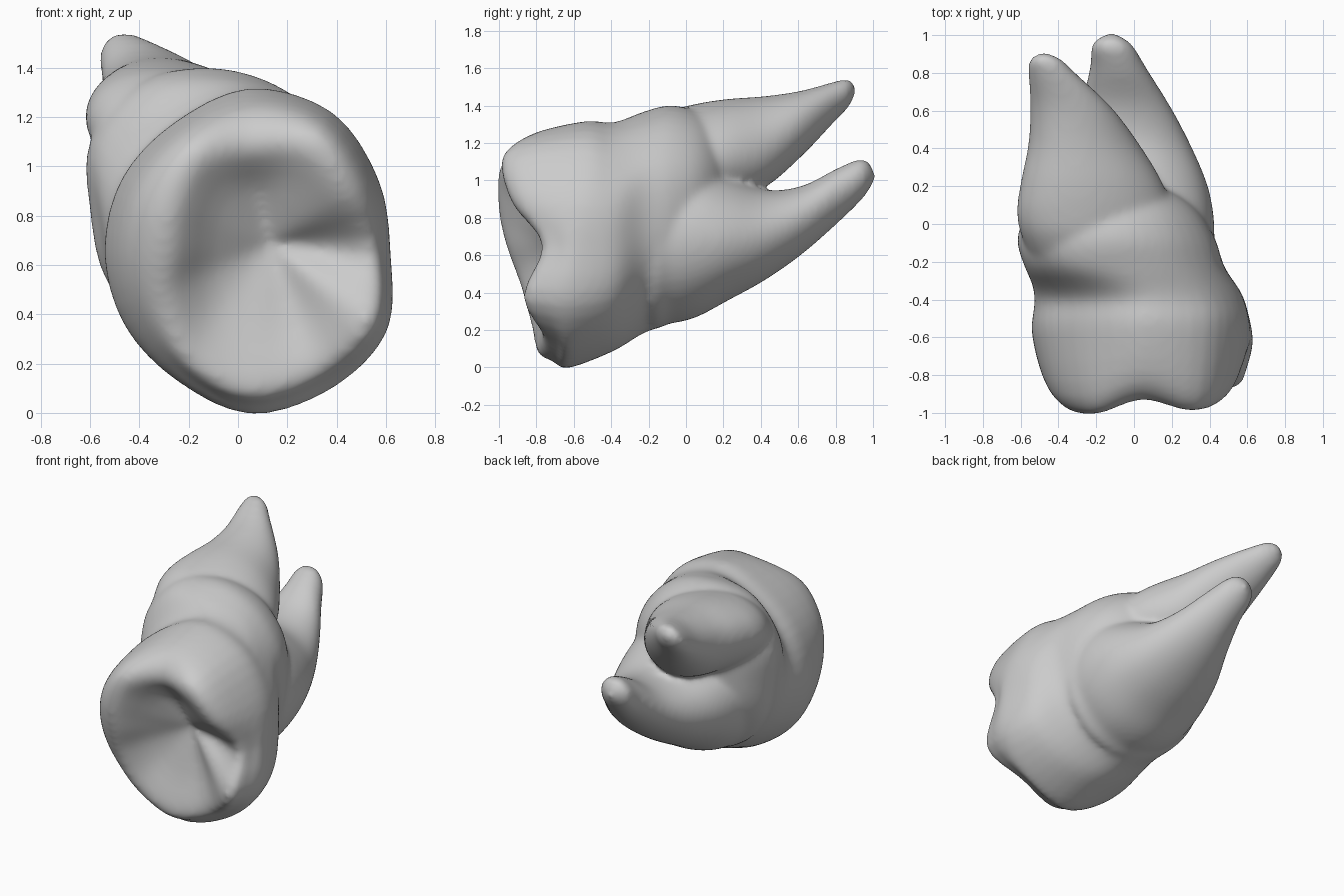
import bpy, bmesh
from math import sin, cos, pi, radians
from mathutils import Vector

if "Cube" in bpy.data.objects:
    bpy.data.objects.remove(bpy.data.objects["Cube"])


def catmull(a, b, c, d, t):
    return 0.5 * (2*b + (c-a)*t + (2*a-5*b+4*c-d)*t*t + (3*b-a-3*c+d)*t**3)


def polar_ring(cx, cz, radii, ys):
    # ring round the y axis, one radius and one y per angle
    n = len(radii)
    return [Vector((cx + r*cos(2*pi*i/n), ys[i], cz + r*sin(2*pi*i/n)))
            for i, r in enumerate(radii)]


def oval_ring(y, x0, x1, z0, z1, tilt=0.0, n=12):
    # oval fitted to x and z limits, sheared so one side sits lower
    pts = []
    for i in range(n):
        a = 2*pi*i/n
        u, v = cos(a), sin(a - radians(tilt))
        pts.append(Vector(((x0+x1)/2 + (x1-x0)/2*u, y, (z0+z1)/2 + (z1-z0)/2*v)))
    return pts


def skin(name, rings, k=4):
    # smooth closed loft through the rings
    fine = []
    for r in rings:
        n = len(r)
        fine.append([catmull(r[i-1], r[i], r[(i+1) % n], r[(i+2) % n], s/k)
                     for i in range(n) for s in range(k)])
    m, rows = len(fine), []
    for j in range(m-1):
        a, b, c, d = fine[max(j-1, 0)], fine[j], fine[j+1], fine[min(j+2, m-1)]
        for s in range(k):
            rows.append([catmull(*p, s/k) for p in zip(a, b, c, d)])
    rows.append(fine[-1])
    bm = bmesh.new()
    vs = [[bm.verts.new(p) for p in row] for row in rows]
    n = len(vs[0])
    for r0, r1 in zip(vs, vs[1:]):
        for i in range(n):
            bm.faces.new((r0[i], r0[(i+1) % n], r1[(i+1) % n], r1[i]))
    bmesh.ops.remove_doubles(bm, verts=bm.verts, dist=0.0005)
    bmesh.ops.recalc_face_normals(bm, faces=bm.faces)
    me = bpy.data.meshes.new(name)
    bm.to_mesh(me)
    bm.free()
    ob = bpy.data.objects.new(name, me)
    bpy.context.collection.objects.link(ob)
    return ob


def level(cx, cz, radii, y, s=1.0):
    return polar_ring(cx, cz, [r*s for r in radii], [y]*12)


# Crown: pit, chewing surface, cusp rim, shoulder, bulge, neck, root trunk
C = (0.05, 0.65)
bulge = [.57, .60, .66, .665, .61, .60, .59, .59, .60, .655, .645, .64]
rim_r = [.49, .46, .49, .43, .43, .36, .33, .38, .48, .55, .54, .55]
rim_y = [-.77, -.93, -.99, -.93, -1.0, -1.0, -.96, -.89, -.83, -.80, -.77, -.87]
fullness = [.35, .60, .58, .42, .50, .50, .45, .42, .45, .50, .45, .58]
pit = Vector((0.13, -0.69, 0.69))
rim = polar_ring(*C, rim_r, rim_y)
mid = []
for p, f in zip(rim, fullness):
    q = pit.lerp(p, 0.55)
    q.y = pit.y + (p.y - pit.y) * f
    mid.append(q)
sh_r = [r + (b-r)*0.66 for r, b in zip(rim_r, bulge)]
sh_y = [y + 0.09 for y in rim_y]
up = [sin(2*pi*i/12) for i in range(12)]
collar = [.53, .57, .63, .66, .62, .60, .575, .555, .55, .565, .56, .565]
neck = [.54, .57, .58, .585, .61, .58, .50, .51, .55, .60, .58, .56]
trunk = [.52, .55, .57, .59, .615, .59, .51, .52, .54, .57, .55, .54]

crown = skin("crown", [
    [pit.copy() for _ in range(12)], mid, rim,
    polar_ring(*C, sh_r, sh_y),
    polar_ring(*C, bulge, [-.59 + .04*u for u in up]),
    level(*C, collar, -0.39),
    level(-0.06, 0.78, neck, -0.23),
    level(-0.09, 0.81, trunk, -0.08),
    level(-0.105, 0.85, trunk, 0.06, 0.87),
    level(-0.12, 0.90, trunk, 0.16, 0.66),
    level(-0.15, 0.98, trunk, 0.22, 0.40),
    level(-0.18, 1.00, trunk, 0.25, 0.0)])

# Upper root
upper = skin("upper_root", [
    oval_ring(-0.35, -0.2, -0.2, 1.0, 1.0),
    oval_ring(-0.22, -.50, .10, .80, 1.27, 8),
    oval_ring(-0.08, -.59, .19, .83, 1.37, 12),
    oval_ring(0.06, -.62, .20, .87, 1.41, 13),
    oval_ring(0.22, -.60, .15, .90, 1.435, 13),
    oval_ring(0.42, -.56, .03, .96, 1.45, 12),
    oval_ring(0.62, -.55, -.12, 1.13, 1.48, 6),
    oval_ring(0.80, -.56, -.31, 1.32, 1.53),
    oval_ring(0.875, -.55, -.39, 1.40, 1.54),
    oval_ring(0.913, -.48, -.48, 1.485, 1.485)])

# Lower root
lower = skin("lower_root", [
    oval_ring(-0.35, -0.05, -0.05, .7, .7),
    oval_ring(-0.22, -.44, .40, .24, 1.1),
    oval_ring(-0.08, -.51, .425, .235, 1.15),
    oval_ring(0.06, -.50, .42, .27, 1.12),
    oval_ring(0.22, -.46, .385, .355, 1.03),
    oval_ring(0.42, -.38, .30, .465, .95),
    oval_ring(0.62, -.29, .195, .605, .97),
    oval_ring(0.82, -.235, .07, .78, 1.07),
    oval_ring(0.955, -.22, -.015, .915, 1.115),
    oval_ring(1.018, -.12, -.12, 1.02, 1.02)])

# Fuse the parts into one smooth tooth
bpy.ops.object.select_all(action='DESELECT')
for ob in (crown, upper, lower):
    ob.select_set(True)
bpy.context.view_layer.objects.active = crown
bpy.ops.object.join()
crown.name = "tooth"
rm = crown.modifiers.new("fuse", 'REMESH')
rm.mode = 'VOXEL'
rm.voxel_size = 0.018
rm.use_smooth_shade = True
sm = crown.modifiers.new("soften", 'SMOOTH')
sm.factor = 0.5
sm.iterations = 14
